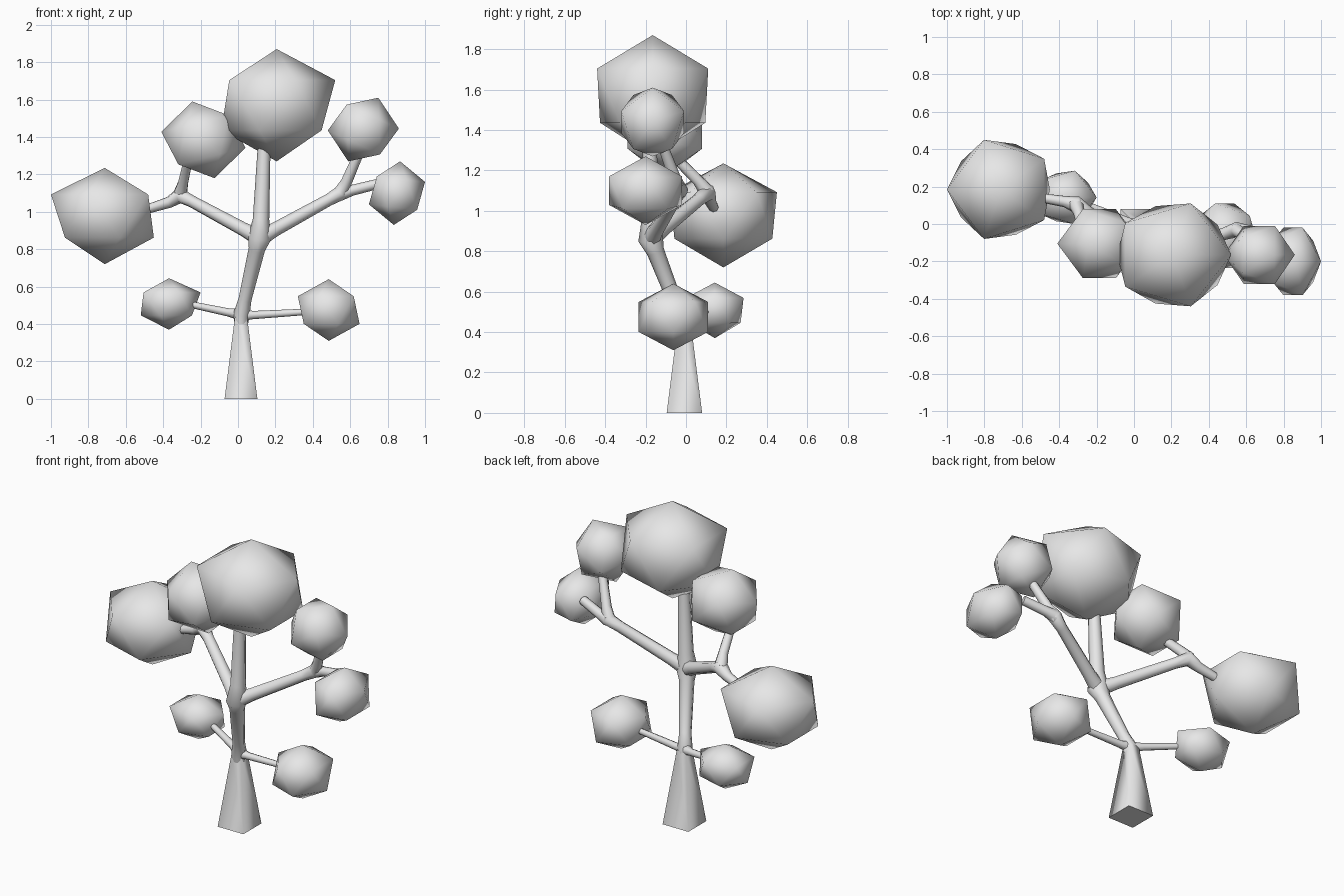
import bpy
import bmesh
from math import radians
from mathutils import Matrix, Vector

cube = bpy.data.objects.get("Cube")
if cube:
    bpy.data.objects.remove(cube, do_unlink=True)

COLOUR = (0.8, 0.8, 0.8, 1.0)
grey = bpy.data.materials.new("light_grey")
grey.use_nodes = True
grey.diffuse_color = COLOUR
grey.node_tree.nodes["Principled BSDF"].inputs["Base Color"].default_value = COLOUR


def add_mesh(name, bm, is_smooth):
    """Turn a bmesh into a grey object, smoothing the faces the rule picks."""
    for face in bm.faces:
        face.smooth = is_smooth(face)
    mesh = bpy.data.meshes.new(name)
    bm.to_mesh(mesh)
    bm.free()
    mesh.materials.append(grey)
    obj = bpy.data.objects.new(name, mesh)
    bpy.context.collection.objects.link(obj)
    return obj


def branch(name, *stops):
    """Round tapering limb through (point, radius) stops."""
    curve = bpy.data.curves.new(name, "CURVE")
    curve.dimensions = "3D"
    curve.bevel_depth = 1.0
    curve.bevel_resolution = 2
    curve.use_fill_caps = True
    spline = curve.splines.new("POLY")
    spline.points.add(len(stops) - 1)
    for target, (point, radius) in zip(spline.points, stops):
        target.co = (*point, 1.0)
        target.radius = radius
    curve.materials.append(grey)
    obj = bpy.data.objects.new(name, curve)
    bpy.context.collection.objects.link(obj)
    bpy.ops.object.select_all(action="DESELECT")
    obj.select_set(True)
    bpy.context.view_layer.objects.active = obj
    bpy.ops.object.convert(target="MESH")


def foliage(name, low, high, yaw=0, tilt=0, taper=0.0):
    """Faceted ball, turned and tapered, then fitted between two corners."""
    bm = bmesh.new()
    bmesh.ops.create_icosphere(bm, subdivisions=1, radius=1)
    turn = Matrix.Rotation(radians(tilt), 3, "Y") @ Matrix.Rotation(radians(yaw), 3, "Z")
    for v in bm.verts:
        widen = 1 + taper * v.co.z
        v.co = turn @ Vector((v.co.x * widen, v.co.y * widen, v.co.z))
    for axis in range(3):
        values = [v.co[axis] for v in bm.verts]
        start, span = min(values), max(values) - min(values)
        for v in bm.verts:
            part = (v.co[axis] - start) / span
            v.co[axis] = low[axis] + part * (high[axis] - low[axis])
    add_mesh(name, bm, lambda face: True)


# Square trunk base, narrowing to the first fork
bm = bmesh.new()
bmesh.ops.create_cone(bm, cap_ends=True, segments=4, radius1=0.124, radius2=0.044, depth=0.45,
                      matrix=Matrix.Translation((0.016, -0.008, 0.225)) @ Matrix.Rotation(radians(45), 4, "Z"))
add_mesh("trunk", bm, lambda face: abs(face.normal.z) < 0.9)

# Forks
low_fork = Vector((0.018, -0.015, 0.45))
main_fork = Vector((0.115, -0.175, 0.86))
right_fork = Vector((-0.31, 0.105, 1.09))
left_fork = Vector((0.55, -0.03, 1.1))

# Limbs
branch("upper_trunk", (low_fork - Vector((0, 0, 0.05)), 0.036), (low_fork, 0.044), (low_fork.lerp(main_fork, 0.2), 0.035),
       (low_fork.lerp(main_fork, 0.85), 0.044), (main_fork, 0.062),
       (main_fork + Vector((0.008, 0, 0.1)), 0.044), ((0.14, -0.18, 1.36), 0.034))
branch("right_limb", (main_fork, 0.048), (main_fork.lerp(right_fork, 0.2), 0.038),
       (main_fork.lerp(right_fork, 0.85), 0.033), (right_fork, 0.045), ((-0.37, 0.12, 1.05), 0.03), ((-0.5, 0.14, 1.01), 0.024))
branch("right_upper_twig", (right_fork, 0.04), ((-0.295, 0.06, 1.15), 0.029), ((-0.27, -0.05, 1.26), 0.026))
branch("left_limb", (main_fork, 0.048), (main_fork.lerp(left_fork, 0.2), 0.038),
       (main_fork.lerp(left_fork, 0.85), 0.033), (left_fork, 0.042), ((0.58, -0.055, 1.16), 0.03), ((0.645, -0.11, 1.31), 0.026))
branch("left_outer_twig", (left_fork, 0.04), ((0.61, -0.035, 1.115), 0.029), ((0.75, -0.07, 1.15), 0.027))
branch("low_right_twig", (low_fork, 0.034), ((-0.05, 0.02, 0.462), 0.022), ((-0.28, 0.115, 0.51), 0.017))
branch("low_left_twig", (low_fork, 0.034), ((0.08, -0.02, 0.448), 0.022), ((0.36, -0.045, 0.465), 0.017))

# Foliage
foliage("crown_foliage", (-0.09, -0.44, 1.27), (0.52, 0.11, 1.87), yaw=0, taper=0.06)
foliage("right_outer_foliage", (-1.0, -0.08, 0.72), (-0.45, 0.45, 1.235), yaw=180, taper=0.1)
foliage("right_upper_foliage", (-0.41, -0.29, 1.18), (0.04, 0.08, 1.59), yaw=180, tilt=-15)
foliage("left_upper_foliage", (0.48, -0.32, 1.27), (0.86, -0.01, 1.61), tilt=25)
foliage("left_outer_foliage", (0.70, -0.38, 0.93), (1.0, -0.02, 1.27), tilt=6)
foliage("low_right_foliage", (-0.52, 0.0, 0.37), (-0.2, 0.285, 0.645), yaw=0, taper=0.12)
foliage("low_left_foliage", (0.32, -0.235, 0.31), (0.65, 0.11, 0.64), yaw=180)
